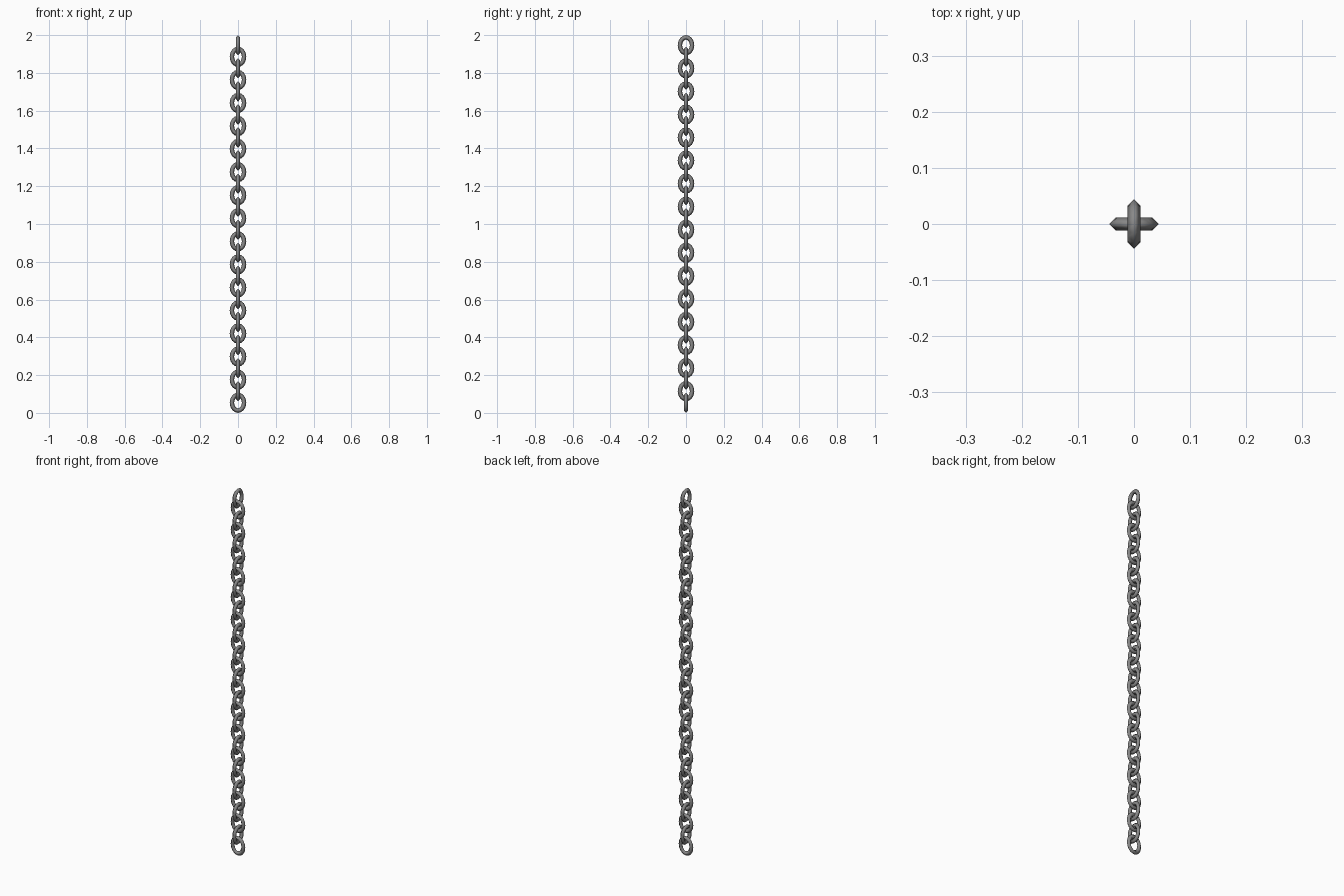
import bpy, bmesh, math

if "Cube" in bpy.data.objects:
    bpy.data.objects.remove(bpy.data.objects["Cube"])

LINKS = 32
HALF_W, HALF_H = 0.044, 0.0537      # outer half width and half height of a link
TUBE, DEPTH = 0.0118, 0.0115        # tube half sizes: in plane, across
RING, SIDES = 16, 4
PITCH = (2 - 2 * HALF_H) / (LINKS - 1)

steel = bpy.data.materials.new("dark_steel")
steel.diffuse_color = (0.25, 0.25, 0.25, 1)
steel.use_nodes = True
steel.node_tree.nodes["Principled BSDF"].inputs["Base Color"].default_value = steel.diffuse_color


# one oval link, diamond section with its ridge facing outward
def link_mesh():
    bm = bmesh.new()
    rings = []
    for i in range(RING):
        a = 2 * math.pi * i / RING
        ring = []
        for j in range(SIDES):
            b = 2 * math.pi * j / SIDES
            off = TUBE * (math.cos(b) - 1)
            ring.append(bm.verts.new(((HALF_W + off) * math.cos(a),
                                      DEPTH * math.sin(b),
                                      (HALF_H + off) * math.sin(a))))
        rings.append(ring)
    for i in range(RING):
        r, s = rings[i], rings[(i + 1) % RING]
        for j in range(SIDES):
            k = (j + 1) % SIDES
            bm.faces.new((r[j], s[j], s[k], r[k]))
    bmesh.ops.recalc_face_normals(bm, faces=bm.faces[:])
    for f in bm.faces:
        f.smooth = True
    me = bpy.data.meshes.new("chain_link")
    bm.to_mesh(me)
    bm.free()
    me.materials.append(steel)
    return me


# stacked links, every second one turned a quarter
mesh = link_mesh()
for n in range(LINKS):
    ob = bpy.data.objects.new(f"chain_link_{n + 1:02d}", mesh)
    ob.location.z = HALF_H + n * PITCH
    ob.rotation_euler.z = math.pi / 2 * (n % 2)
    bpy.context.collection.objects.link(ob)
